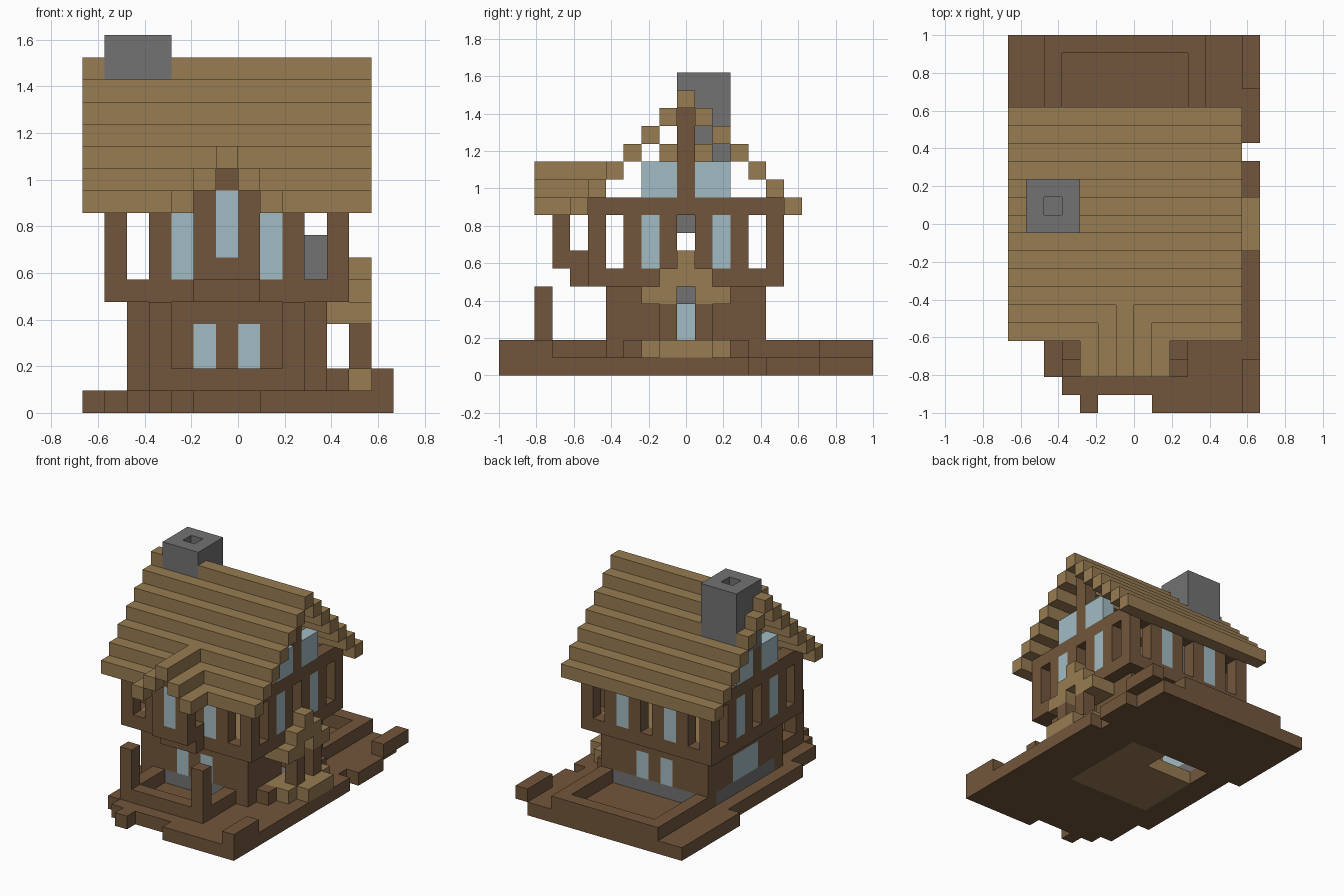
import bpy, bmesh, math
from mathutils import Vector

default = bpy.data.objects.get("Cube")
if default:
    bpy.data.objects.remove(default, do_unlink=True)

UNIT = 2 / 21
ORIGIN = Vector((-7, -10.5, 0))


def make_material(name, rgb):
    mat = bpy.data.materials.new(name)
    mat.use_nodes = True
    mat.diffuse_color = (*rgb, 1)
    mat.node_tree.nodes["Principled BSDF"].inputs["Base Color"].default_value = (*rgb, 1)
    return mat


WOOD = make_material("dark wood", (0.17, 0.094, 0.045))
STRAW = make_material("straw wood", (0.31, 0.20, 0.085))
STONE = make_material("grey stone", (0.17, 0.17, 0.17))
GLASS = make_material("pale blue glass", (0.36, 0.50, 0.55))

cells = {}      # block position -> part name
materials = {}  # part name -> material


def fill(part, mat, i, j, k):
    """Fill half-open block ranges with one part."""
    materials[part] = mat
    for x in range(*i):
        for y in range(*j):
            for z in range(*k):
                cells[x, y, z] = part


def carve(i, j, k):
    for x in range(*i):
        for y in range(*j):
            for z in range(*k):
                cells.pop((x, y, z), None)


def ring(part, mat, i, j, k):
    """Hollow rectangle of blocks one thick."""
    for x in (i[0], i[1] - 1):
        fill(part, mat, (x, x + 1), j, k)
    for y in (j[0], j[1] - 1):
        fill(part, mat, i, (y, y + 1), k)


def wall(part, pattern, axis, start, line, k):
    """Row of columns: # is wood, g is glass, a dot is open."""
    for n, c in enumerate(pattern, start):
        along, across = (n, n + 1), (line, line + 1)
        i, j = (along, across) if axis == "x" else (across, along)
        if c == "#":
            fill(part + "_wall", WOOD, i, j, k)
        elif c == "g":
            fill(part + "_windows", GLASS, i, j, k)
        else:
            carve(i, j, k)


# Ground slab with stepped edges
fill("ground_slab", WOOD, (2, 13), (2, 21), (0, 1))
fill("ground_slab", WOOD, (1, 2), (5, 21), (0, 1))
fill("ground_slab", WOOD, (0, 1), (14, 21), (0, 1))
fill("ground_slab", WOOD, (3, 13), (1, 2), (0, 1))
fill("ground_slab", WOOD, (4, 5), (0, 1), (0, 1))
fill("ground_slab", WOOD, (8, 13), (0, 1), (0, 1))
fill("ground_slab", WOOD, (13, 14), (0, 14), (0, 1))
fill("ground_slab", WOOD, (13, 14), (15, 18), (0, 1))
fill("ground_slab", WOOD, (13, 14), (0, 3), (1, 2))
fill("ground_slab", WOOD, (13, 14), (18, 21), (1, 2))

# Inner floor with an opening
fill("ground_floor", STRAW, (3, 10), (7, 14), (0, 1))
carve((3, 7), (12, 14), (0, 1))

# Back garden fence and front porch fence with posts
ring("garden_fence", WOOD, (2, 11), (14, 21), (1, 2))
ring("porch_fence", WOOD, (3, 10), (2, 7), (1, 2))
for x in (3, 9):
    fill("porch_posts", WOOD, (x, x + 1), (2, 3), (2, 5))

# Lower storey: stone footing, corner posts, walls
ring("stone_footing", STONE, (2, 11), (6, 15), (1, 2))
for x in (2, 10):
    for y in (6, 14):
        fill("corner_posts", WOOD, (x, x + 1), (y, y + 1), (1, 5))
ring("lower_wall", WOOD, (2, 11), (6, 15), (2, 5))
for y in (6, 14):
    wall("lower", "###g#g###", "x", 2, y, (2, 4))
wall("lower", "###ggg###", "y", 6, 2, (2, 4))
wall("lower", "####.####", "y", 6, 10, (2, 5))

# Upper storey: floor, walls on four sides, top beam
fill("upper_floor", STRAW, (2, 11), (6, 15), (5, 6))
ring("upper_frame", WOOD, (1, 12), (5, 16), (5, 6))
for line in (5, 15):
    wall("upper", "#.#g#.#g#.#", "x", 1, line, (6, 9))
for line in (1, 11):
    wall("upper", "#.#g#.#g#.#", "y", 5, line, (6, 9))
ring("top_beam", WOOD, (1, 12), (5, 16), (9, 10))

# Gable ends with king post and windows
for x in (1, 11):
    fill("gable_post", WOOD, (x, x + 1), (10, 11), (10, 15))
    for y in (8, 11):
        fill("gable_windows", GLASS, (x, x + 1), (y, y + 2), (10, 12))
for y in (9, 11):
    fill("collar_beams", STRAW, (2, 11), (y, y + 1), (12, 13))

# Stepped main roof
for y in range(4, 17):
    z = 15 - abs(y - 10)
    fill("main_roof", STRAW, (0, 13), (y, y + 1), (z, z + 1))

# Front bay on a bracket, with its stepped roof
fill("bay_frame", WOOD, (5, 8), (4, 5), (5, 7))
fill("bay_frame", WOOD, (5, 8), (3, 4), (6, 10))
fill("bay_frame", WOOD, (6, 7), (3, 4), (10, 11))
fill("bay_window", GLASS, (6, 7), (3, 4), (7, 10))
for step in range(3):
    for x in (4 + step, 8 - step):
        fill("bay_roof", STRAW, (x, x + 1), (2, 5 + step), (9 + step, 10 + step))

# Side entrance: platform, rails, posts and stepped canopy
fill("entrance_platform", STRAW, (11, 13), (8, 13), (1, 2))
fill("entrance_platform", STRAW, (13, 14), (9, 12), (1, 2))
for y in (7, 13):
    fill("entrance_rails", WOOD, (11, 12), (y, y + 1), (1, 2))
for y in (9, 11):
    fill("entrance_posts", WOOD, (12, 13), (y, y + 1), (2, 4))
fill("entrance_canopy", STRAW, (11, 13), (8, 10), (4, 5))
fill("entrance_canopy", STRAW, (11, 13), (11, 13), (4, 5))
fill("entrance_canopy", STRAW, (12, 13), (9, 12), (5, 6))
fill("entrance_canopy", STRAW, (12, 13), (10, 11), (6, 7))

# Chimney with a sunk flue, and stonework indoors
fill("chimney", STONE, (1, 4), (10, 13), (12, 17))
carve((2, 3), (11, 12), (15, 17))
fill("inner_stonework", STONE, (3, 4), (10, 12), (8, 12))
fill("inner_stonework", STONE, (3, 4), (10, 12), (4, 5))
fill("stove", STONE, (10, 11), (13, 14), (6, 8))


def exposed_faces(bm, cell):
    """Add the sides of a block that no neighbour covers."""
    centre = Vector(cell) + Vector((0.5, 0.5, 0.5))
    for axis in range(3):
        for sign in (-1, 1):
            step = Vector((0, 0, 0))
            step[axis] = sign
            if tuple(int(v) for v in Vector(cell) + step) in cells:
                continue
            u, v = Vector((0, 0, 0)), Vector((0, 0, 0))
            u[(axis + 1) % 3] = 0.5
            v[(axis + 2) % 3] = 0.5 * sign
            corners = [centre + step / 2 + a * u + b * v
                       for a, b in ((-1, -1), (1, -1), (1, 1), (-1, 1))]
            bm.faces.new([bm.verts.new((c + ORIGIN) * UNIT) for c in corners])


# Turn each part into a mesh object
for part, mat in materials.items():
    bm = bmesh.new()
    for cell, owner in cells.items():
        if owner == part:
            exposed_faces(bm, cell)
    bmesh.ops.remove_doubles(bm, verts=bm.verts, dist=UNIT / 100)
    bmesh.ops.dissolve_limit(bm, angle_limit=math.radians(1), verts=bm.verts, edges=bm.edges)
    mesh = bpy.data.meshes.new(part)
    bm.to_mesh(mesh)
    bm.free()
    mesh.materials.append(mat)
    bpy.context.collection.objects.link(bpy.data.objects.new(part, mesh))
